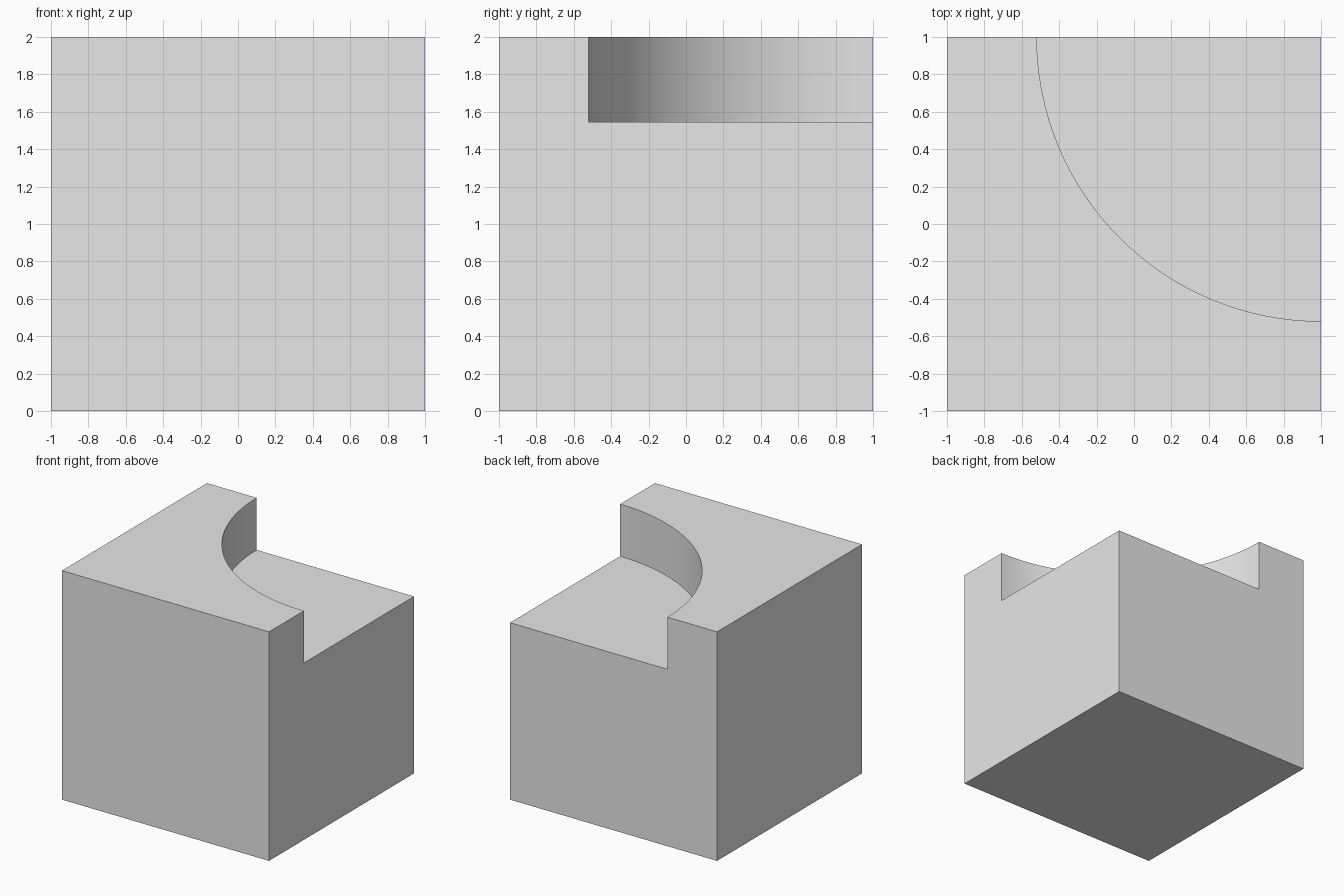
import bpy
import math

default_cube = bpy.data.objects.get("Cube")
if default_cube:
    bpy.data.objects.remove(default_cube, do_unlink=True)

SIZE = 2.0
RECESS_RADIUS = 1.52
RECESS_FLOOR = 1.545
CUT_HEIGHT = 1.0

# Plain grey material
grey = bpy.data.materials.new("light_grey")
grey.use_nodes = True
colour = (0.8, 0.8, 0.8, 1)
grey.diffuse_color = colour
grey.node_tree.nodes["Principled BSDF"].inputs["Base Color"].default_value = colour

# Cube body standing on the ground
bpy.ops.mesh.primitive_cube_add(size=SIZE, location=(0, 0, SIZE / 2))
block = bpy.context.object
block.name = "notched_block"
block.data.materials.append(grey)

# Round cutter centred on the back left corner
bpy.ops.mesh.primitive_cylinder_add(
    vertices=128, radius=RECESS_RADIUS, depth=CUT_HEIGHT,
    location=(SIZE / 2, SIZE / 2, RECESS_FLOOR + CUT_HEIGHT / 2))
cutter = bpy.context.object
cutter.name = "recess_cutter"
cutter.hide_render = True
cutter.data.materials.append(grey)

# Quarter-round recess in the top of the block
recess = block.modifiers.new("corner_recess", "BOOLEAN")
recess.operation = "DIFFERENCE"
recess.solver = "EXACT"
recess.object = cutter

bpy.ops.object.select_all(action="DESELECT")
block.select_set(True)
bpy.context.view_layer.objects.active = block
bpy.ops.object.modifier_apply(modifier=recess.name)
bpy.data.objects.remove(cutter, do_unlink=True)

# Smooth curved wall, crisp edges
bpy.ops.object.shade_smooth_by_angle(angle=math.radians(30))
